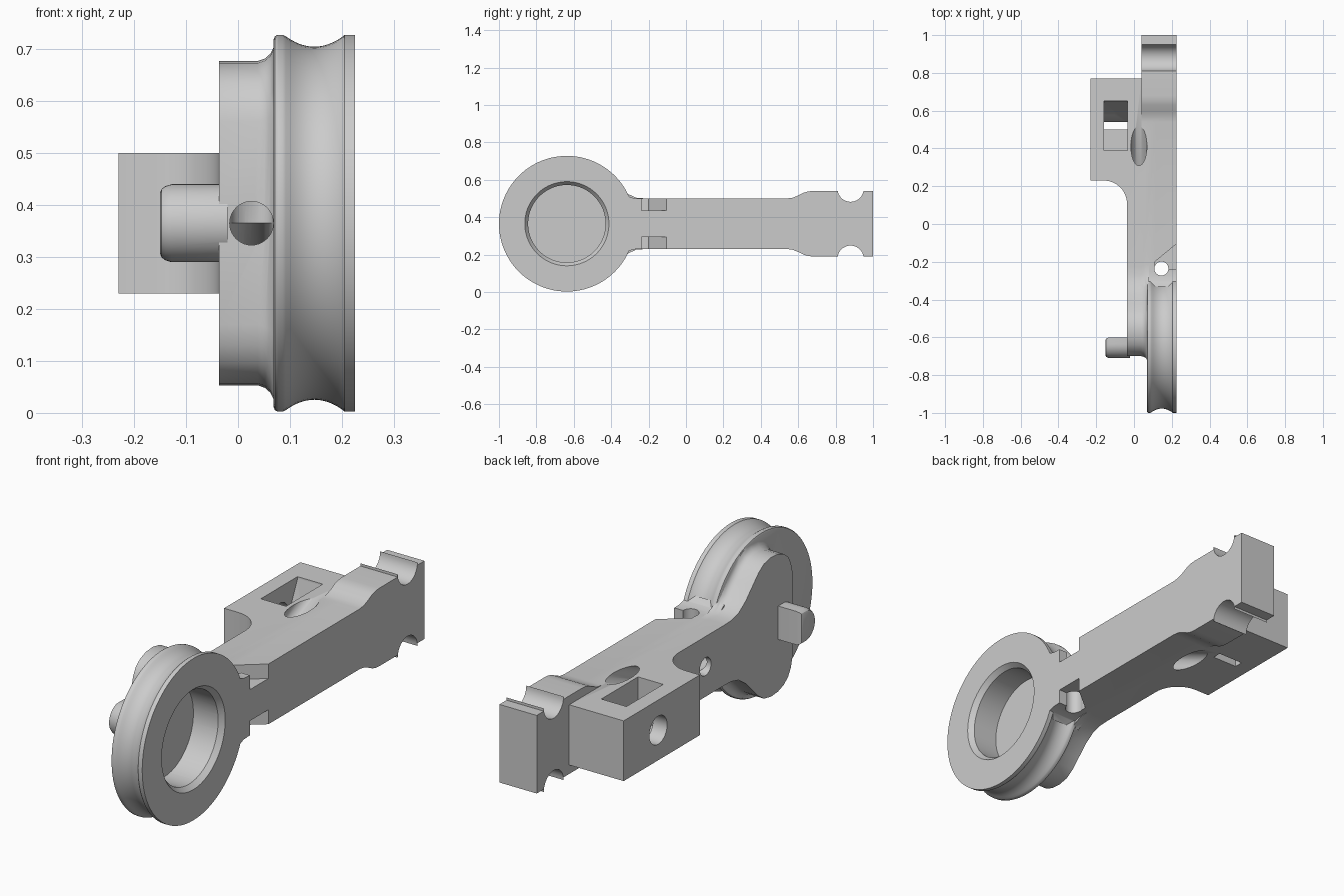
import bpy, bmesh, math
from mathutils import Vector, Matrix

cube = bpy.data.objects.get("Cube")
if cube:
    bpy.data.objects.remove(cube, do_unlink=True)

grey = bpy.data.materials.new("light_grey")
grey.use_nodes = True
grey.diffuse_color = (0.6, 0.6, 0.6, 1)
grey.node_tree.nodes["Principled BSDF"].inputs["Base Color"].default_value = (0.6, 0.6, 0.6, 1)

MID = 0.365          # height of the symmetry plane
FLAT = 0.225         # flat side of the body
BACK = -0.037        # opposite side of the arm
WY = -0.637          # wheel centre


def finish(name, bm):
    bmesh.ops.recalc_face_normals(bm, faces=bm.faces)
    mesh = bpy.data.meshes.new(name)
    bm.to_mesh(mesh)
    bm.free()
    mesh.materials.append(grey)
    obj = bpy.data.objects.new(name, mesh)
    bpy.context.collection.objects.link(obj)
    return obj


def loft(name, rings):
    """Skin a closed solid through rings of equal length."""
    bm = bmesh.new()
    loops = [[bm.verts.new(p) for p in ring] for ring in rings]
    n = len(loops[0])
    for a, b in zip(loops, loops[1:]):
        for i in range(n):
            bm.faces.new((a[i], a[(i + 1) % n], b[(i + 1) % n], b[i]))
    bm.faces.new(loops[0])
    bm.faces.new(loops[-1])
    return finish(name, bm)


def side_prism(name, pts, x0, x1):
    return loft(name, [[(x, y, z) for y, z in pts] for x in (x0, x1)])


def plan_prism(name, pts, z0, z1):
    return loft(name, [[(x, y, z) for x, y in pts] for z in (z0, z1)])


def rod(name, a, b, r0, r1=None, seg=40):
    a, b = Vector(a), Vector(b)
    d = b - a
    rot = d.to_track_quat('Z', 'Y').to_matrix().to_4x4()
    bm = bmesh.new()
    bmesh.ops.create_cone(bm, cap_ends=True, segments=seg, radius1=r0,
                          radius2=r0 if r1 is None else r1, depth=d.length,
                          matrix=Matrix.Translation((a + b) / 2) @ rot)
    return finish(name, bm)


def arc(cx, cy, r, a0, a1, n):
    angles = [math.radians(a0 + (a1 - a0) * i / n) for i in range(n + 1)]
    return [(cx + r * math.cos(t), cy + r * math.sin(t)) for t in angles]


def mirrored(top):
    """Close an outline by mirroring its upper half below the middle."""
    return top + [(y, 2 * MID - z) for y, z in reversed(top)]


def combine(body, part, operation):
    mod = body.modifiers.new("join", 'BOOLEAN')
    mod.operation = operation
    mod.solver = 'EXACT'
    mod.object = part
    bpy.context.view_layer.objects.active = body
    bpy.ops.object.modifier_apply(modifier=mod.name)
    bpy.data.objects.remove(part, do_unlink=True)


# Long arm with the thicker, notched tail
top = [(-0.33, 0.53), (-0.305, 0.51), (-0.28, 0.502), (-0.25, 0.5), (0.54, 0.5),
       (0.57, 0.504), (0.6, 0.516), (0.63, 0.531), (0.655, 0.538), (0.68, 0.54), (0.81, 0.54)]
top += arc(0.88, 0.552, 0.07, 180, 360, 20) + [(0.95, 0.54), (1, 0.54)]
body = side_prism("lever_body", mirrored(top), 0.04, FLAT)

# Arm back with the square side block
plan = [(0.12, -0.33), (BACK, -0.33)] + arc(-0.16, 0.107, 0.123, 0, 90, 14)
plan += [(-0.23, 0.23), (-0.23, 0.77), (0.12, 0.77)]
combine(body, plan_prism("side_block", plan, 0.23, 0.5), 'UNION')

# Grooved wheel
profile = [(0.068, 0.353), (0.071, 0.36), (0.076, 0.363), (0.086, 0.363), (0.092, 0.36)]
for i in range(1, 12):
    t = i / 12 * 2 - 1
    profile.append((0.147 + 0.055 * t, 0.34 + 0.02 * t * t))
profile += [(0.202, 0.36), (0.205, 0.363), (FLAT, 0.363)]
circle = arc(0, 0, 1, 0, 360, 96)[:-1]
wheel = loft("wheel", [[(x, WY + r * c, MID + 0.999 * r * s) for c, s in circle] for x, r in profile])
combine(body, wheel, 'UNION')

# Flared hub plate behind the wheel, with a fillet against it
flare = [(-0.2, 0.499), (-0.27, 0.502), (-0.32, 0.515), (-0.37, 0.55), (-0.42, 0.6), (-0.46, 0.64),
         (-0.5, 0.667), (-0.55, 0.677), (-0.6, 0.673), (-0.64, 0.658), (-0.67, 0.635),
         (-0.69, 0.6), (-0.7, 0.56)]
outline = mirrored(flare)
rings = []
for x, g in ((BACK, 0), (0.038, 0), (0.052, 0.005), (0.062, 0.014), (0.068, 0.026), (0.08, 0.03)):
    ring = []
    for y, z in outline:
        k = min(1, max(0, (-0.25 - y) / 0.15)) * g
        away = Vector((y + 0.52, z - MID)).normalized()
        ring.append((x, y + away.x * k, z + away.y * k))
    rings.append(ring)
combine(body, loft("hub_plate", rings), 'UNION')

# Half round pin on the hub
pin = [(-0.6, 0.29)] + arc(-0.635, MID, 0.075, 270, 90, 20) + [(-0.6, 0.44)]
rings = []
for x, s in ((-0.15, 0.78), (-0.147, 0.88), (-0.14, 0.95), (-0.128, 1), (-0.02, 1)):
    rings.append([(x, -0.655 + (y + 0.655) * s, MID + (z - MID) * s) for y, z in pin])
combine(body, loft("hub_pin", rings), 'UNION')

# Recess and chamfer in the wheel face
cutters = [rod("recess", (0.08, WY, MID), (0.3, WY, MID), 0.207, seg=96),
           rod("chamfer", (0.2, WY, MID), (0.23, WY, MID), 0.205, 0.229, seg=96)]

# Lengthwise bore that forks to the top and bottom of the arm
bx = 0.026
cutters.append(rod("bore", (bx, -0.8, MID), (bx, 0.12, MID), 0.042))
for s in (1, -1):
    cutters.append(rod("fork", (bx, 0.09, MID - s * 0.009), (bx, 0.65, MID + s * 0.24), 0.0425))
    # Slanted pockets beside the wheel neck
    z0, z1 = sorted((MID + s * 0.07, MID + s * 0.2))
    pocket = [(0.24, -0.093), (0.11, -0.2), (0.11, -0.238), (0.24, -0.238)]
    cutters.append(plan_prism("neck_pocket", pocket, z0, z1))

# Cross holes and the stepped window in the block
cutters.append(rod("neck_hole", (0.145, -0.236, 0), (0.145, -0.236, 0.7), 0.037))
cutters.append(rod("arm_hole", (-0.1, -0.085, MID), (0.03, -0.085, MID), 0.04))
cutters.append(rod("block_hole", (-0.3, 0.525, MID), (-0.1, 0.525, MID), 0.063))
window = [(0.39, 0.55), (0.39, 0.3), (0.5, 0.3), (0.5, 0.2), (0.54, 0.2), (0.54, 0.25),
          (0.65, 0.49), (0.65, 0.55)]
cutters.append(side_prism("window", window, -0.16, -0.035))

for cutter in cutters:
    combine(body, cutter, 'DIFFERENCE')

bpy.ops.object.select_all(action='DESELECT')
body.select_set(True)
bpy.context.view_layer.objects.active = body
bpy.ops.object.shade_smooth_by_angle(angle=math.radians(30))
